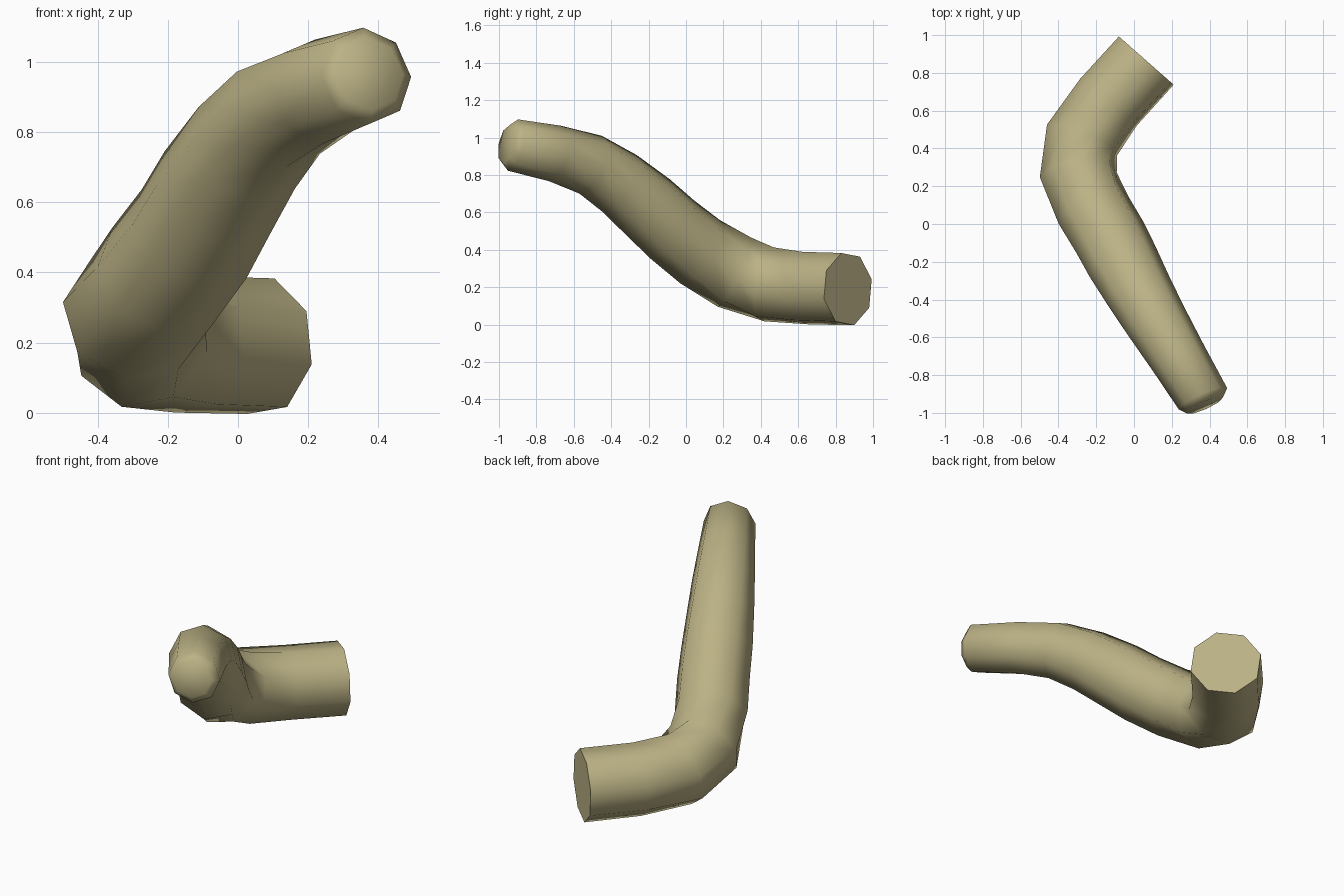
import bpy, bmesh, math
from mathutils import Vector

cube = bpy.data.objects.get("Cube")
if cube:
    bpy.data.objects.remove(cube, do_unlink=True)

SIDES = 8

# Single tan colour
tan = bpy.data.materials.new("tan")
tan.use_nodes = True
tan.diffuse_color = (0.50, 0.445, 0.235, 1)
tan.node_tree.nodes["Principled BSDF"].inputs["Base Color"].default_value = tan.diffuse_color

# Centre line from the narrow front tip to the wide back end: x, y, z, radius
path = [
    (0.375, -0.96, 0.965, 0.105),
    (0.365, -0.925, 0.96, 0.14),
    (0.23, -0.70, 0.915, 0.152),
    (0.115, -0.51, 0.855, 0.167),
    (0.025, -0.355, 0.755, 0.18),
    (-0.06, -0.20, 0.625, 0.193),
    (-0.125, -0.075, 0.51, 0.197),
    (-0.215, 0.075, 0.39, 0.2),
    (-0.295, 0.26, 0.28, 0.207),
    (-0.275, 0.445, 0.215, 0.207),
    (-0.135, 0.645, 0.195, 0.2),
    (0.065, 0.865, 0.19, 0.2),
]
centres = [Vector(p[:3]) for p in path]
last = len(path) - 1


def heading(i):
    """Direction of the centre line at a ring."""
    if i == last:
        return Vector((0.66, 0.75, 0))
    if i < 2:
        return Vector((-0.40, 0.90, -0.2)).normalized()
    before = (centres[i] - centres[i - 1]).normalized()
    after = (centres[i + 1] - centres[i]).normalized()
    return (before + after).normalized()


# Sweep an octagon along the centre line with a slight twist
bm = bmesh.new()
rings = []
for i, centre in enumerate(centres):
    along = heading(i)
    side = Vector((0, 0, 1)).cross(along).normalized()
    up = along.cross(side)
    twist = math.radians(15) * i / last
    ring = []
    for k in range(SIDES):
        a = twist + math.tau * k / SIDES
        offset = side * math.cos(a) + up * math.sin(a)
        ring.append(bm.verts.new(centre + offset * path[i][3]))
    rings.append(ring)

for a, b in zip(rings, rings[1:]):
    for k in range(SIDES):
        n = (k + 1) % SIDES
        bm.faces.new((a[k], a[n], b[n], b[k]))

# End caps
bm.faces.new(rings[0])
bm.faces.new(rings[-1])
bmesh.ops.recalc_face_normals(bm, faces=bm.faces)

mesh = bpy.data.meshes.new("bent_tube")
bm.to_mesh(mesh)
bm.free()
mesh.materials.append(tan)
tube = bpy.data.objects.new("bent_tube", mesh)
bpy.context.collection.objects.link(tube)

# Smooth sides and rounded tip, crisp rim at the back
bpy.ops.object.select_all(action="DESELECT")
tube.select_set(True)
bpy.context.view_layer.objects.active = tube
bpy.ops.object.shade_smooth_by_angle(angle=math.radians(65))
